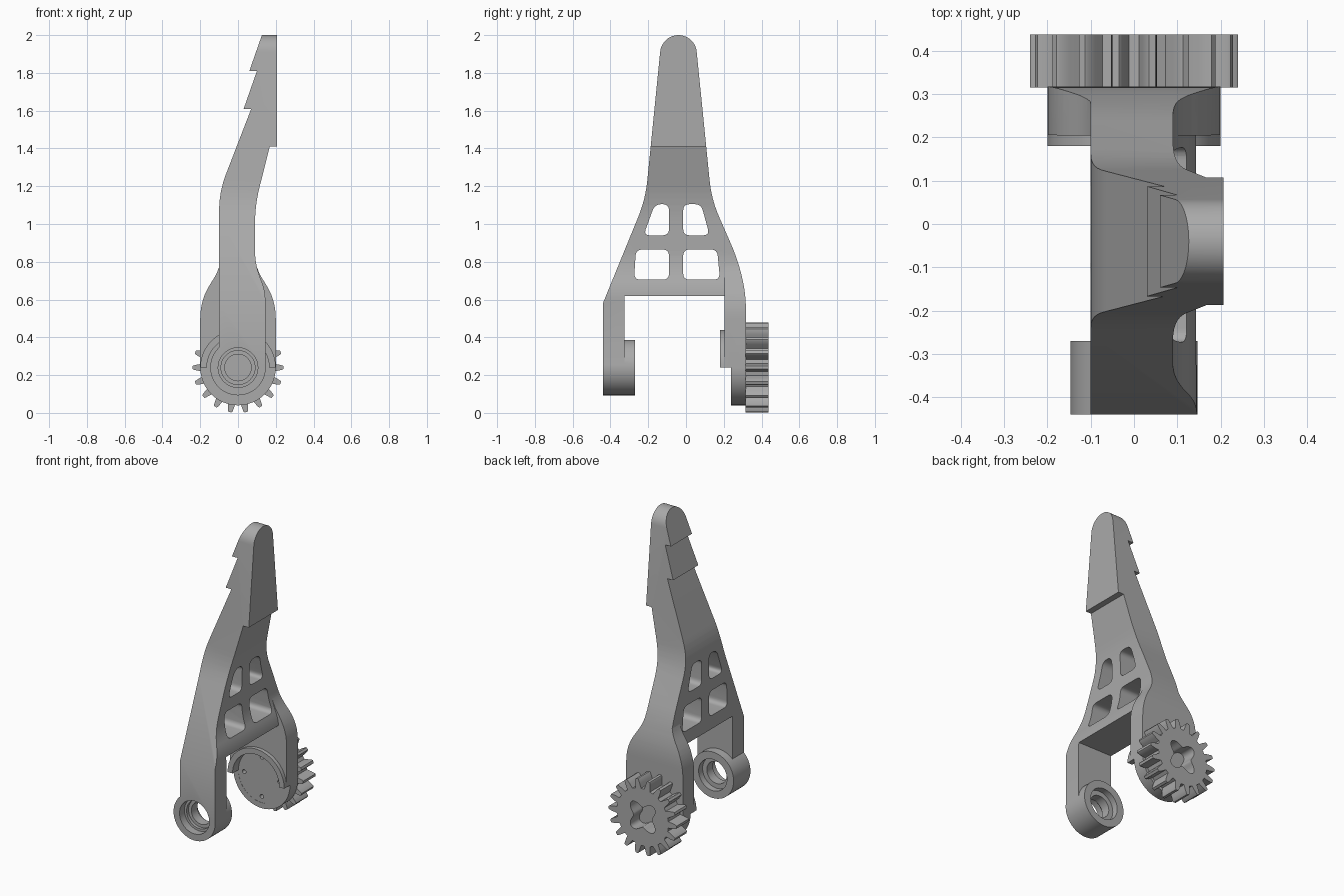
import bpy, bmesh
from math import sin, cos, pi, radians
from mathutils import Vector

cube = bpy.data.objects.get("Cube")
if cube:
    bpy.data.objects.remove(cube, do_unlink=True)

grey = bpy.data.materials.new("mid_grey")
grey.use_nodes = True
grey.diffuse_color = (0.4, 0.4, 0.4, 1)
grey.node_tree.nodes["Principled BSDF"].inputs["Base Color"].default_value = (0.4, 0.4, 0.4, 1)

AXLE = 0.24  # height of the pivot axis


def rounded(points, steps=6):
    """Round every corner that carries a third value, its radius."""
    out = []
    for i, p in enumerate(points):
        c = Vector(p[:2])
        if len(p) < 3:
            out.append(c)
            continue
        a = Vector(points[i - 1][:2]) - c
        b = Vector(points[(i + 1) % len(points)][:2]) - c
        a, b = c + a.normalized() * p[2], c + b.normalized() * p[2]
        for s in range(steps + 1):
            t = s / steps
            out.append(a * (1 - t) ** 2 + c * 2 * t * (1 - t) + b * t * t)
    return out


def prism(name, points, axis, lo, hi):
    """Extrude a profile: (y, z) points along x, or (x, z) points along y."""
    bm = bmesh.new()
    place = (lambda p, d: (d, p[0], p[1])) if axis == "x" else (lambda p, d: (p[0], d, p[1]))
    pts = rounded(points)
    ends = [[bm.verts.new(place(p, d)) for p in pts] for d in (lo, hi)]
    for ring in ends:
        bm.faces.new(ring)
    n = len(pts)
    for i in range(n):
        j = (i + 1) % n
        bm.faces.new((ends[0][i], ends[0][j], ends[1][j], ends[1][i]))
    bmesh.ops.recalc_face_normals(bm, faces=bm.faces)
    mesh = bpy.data.meshes.new(name)
    bm.to_mesh(mesh)
    bm.free()
    mesh.materials.append(grey)
    ob = bpy.data.objects.new(name, mesh)
    bpy.context.collection.objects.link(ob)
    return ob


def arc(r, start, end, n, cx=0, cz=AXLE):
    return [(cx + r * cos(start + (end - start) * i / n),
             cz + r * sin(start + (end - start) * i / n)) for i in range(n + 1)]


def disc(name, r, lo, hi, cx=0, cz=AXLE, n=48):
    return prism(name, arc(r, 0, 2 * pi, n, cx, cz)[:-1], "y", lo, hi)


def combine(ob, other, operation):
    """Apply a boolean and discard the second shape."""
    mod = ob.modifiers.new("combine", "BOOLEAN")
    mod.operation, mod.solver, mod.object = operation, "EXACT", other
    bpy.context.view_layer.objects.active = ob
    bpy.ops.object.modifier_apply(modifier=mod.name)
    bpy.data.objects.remove(other, do_unlink=True)


# Forked lever outline seen from the side
side = [(-0.44, AXLE), (-0.44, 0.58), (-0.215, 1.13, 0.1)]
side += arc(0.097, radians(174), radians(6), 20, -0.04, 1.903)
side += [(0.135, 1.13, 0.1), (0.275, 0.81, 0.09), (0.317, 0.63, 0.08), (0.317, AXLE),
         (0.205, AXLE), (0.205, 0.62), (-0.325, 0.62), (-0.325, AXLE)]
lever = prism("forked_lever", side, "x", -0.5, 0.5)

# Thickness profile with barbs on one side and a hooked cap on the other
thickness = prism("thickness", [
    (-0.10, 0.1), (-0.10, 1.17, 0.1), (0.07, 1.61), (0.03, 1.61), (0.10, 1.81),
    (0.06, 1.81), (0.13, 2.01), (0.207, 2.01), (0.207, 1.41), (0.168, 1.41),
    (0.09, 1.1, 0.1), (0.09, 0.78, 0.08), (0.145, 0.65, 0.06), (0.145, 0.1)],
    "y", -0.6, 0.6)
half = [(0.2, 0.1), (0.2, 0.6, 0.1), (0.09, 0.77, 0.08), (0.085, 0.9)]
flare = prism("flare", half + [(-x, *rest) for x, *rest in reversed(half)], "y", 0.204, 0.6)
combine(thickness, flare, "UNION")
combine(lever, thickness, "INTERSECT")

# Four lattice windows
for window in (
        [(-0.275, 0.705), (-0.09, 0.705), (-0.09, 0.865), (-0.265, 0.865)],
        [(-0.015, 0.705), (0.18, 0.705), (0.165, 0.865), (-0.015, 0.865)],
        [(-0.225, 0.94), (-0.09, 0.94), (-0.09, 1.105), (-0.165, 1.105)],
        [(-0.015, 0.94), (0.125, 0.94), (0.08, 1.105), (-0.015, 1.105)]):
    cutter = prism("window", [(*p, 0.035) for p in window], "x", -0.5, 0.5)
    combine(lever, cutter, "DIFFERENCE")

# Groove between the barbed rails
groove = prism("groove", [(-0.13, 1.24, 0.04), (-0.085, 1.95, 0.045),
                          (0.005, 1.95, 0.045), (0.05, 1.24, 0.04)], "x", -0.4, 0.4)
depth = prism("groove_depth", [(-0.3, 1.1), (-0.1, 1.1), (-0.035, 1.27, 0.05),
                               (0.10, 1.6, 0.05), (0.15, 1.97), (-0.3, 1.97)], "y", -0.4, 0.4)
combine(groove, depth, "INTERSECT")
combine(lever, groove, "DIFFERENCE")

# Front pivot boss with a stepped bore
combine(lever, disc("boss", 0.147, -0.4395, -0.27), "UNION")
for r, lo, hi in ((0.07, -0.5, -0.2), (0.105, -0.5, -0.39), (0.09, -0.42, -0.37),
                  (0.1, -0.31, -0.2)):
    combine(lever, disc("bore", r, lo, hi), "DIFFERENCE")

# Rear pivot plate with a round recess and four pin holes
combine(lever, disc("plate", 0.2, 0.239, 0.3165), "UNION")
combine(lever, disc("recess", 0.165, 0.1, 0.24), "DIFFERENCE")
for k in range(4):
    a = k * pi / 2
    hole = disc("pin_hole", 0.013, 0.2, 0.28, 0.125 * cos(a), AXLE + 0.125 * sin(a), 16)
    combine(lever, hole, "DIFFERENCE")

# Raised half-ring around the recess
lip = prism("bearing_lip", arc(0.2, 0, pi, 32) + arc(0.165, pi, 0, 32), "y", 0.18, 0.212)

# Spur gear
TEETH = 18
outline = []
for k in range(TEETH):
    a = k * 2 * pi / TEETH
    for r, offset in ((0.182, -6.5), (0.21, -4.6), (0.235, -2.8), (0.24, -1.8),
                      (0.24, 1.8), (0.235, 2.8), (0.21, 4.6), (0.182, 6.5)):
        t = a + radians(offset)
        outline.append((r * cos(t), AXLE + r * sin(t)))
gear = prism("spur_gear", outline, "y", 0.315, 0.437)

# Four-lobed socket in the gear
lobes = []
for i in range(64):
    t = i * 2 * pi / 64
    r = 0.088 + 0.024 * cos(4 * t + pi)
    lobes.append((r * cos(t), AXLE + r * sin(t)))
combine(gear, prism("socket", lobes, "y", 0.345, 0.5), "DIFFERENCE")

# Smooth the curved walls and keep edges crisp
bpy.ops.object.select_all(action="DESELECT")
for ob in (lever, lip, gear):
    ob.select_set(True)
bpy.context.view_layer.objects.active = lever
bpy.ops.object.shade_smooth_by_angle(angle=radians(30))
